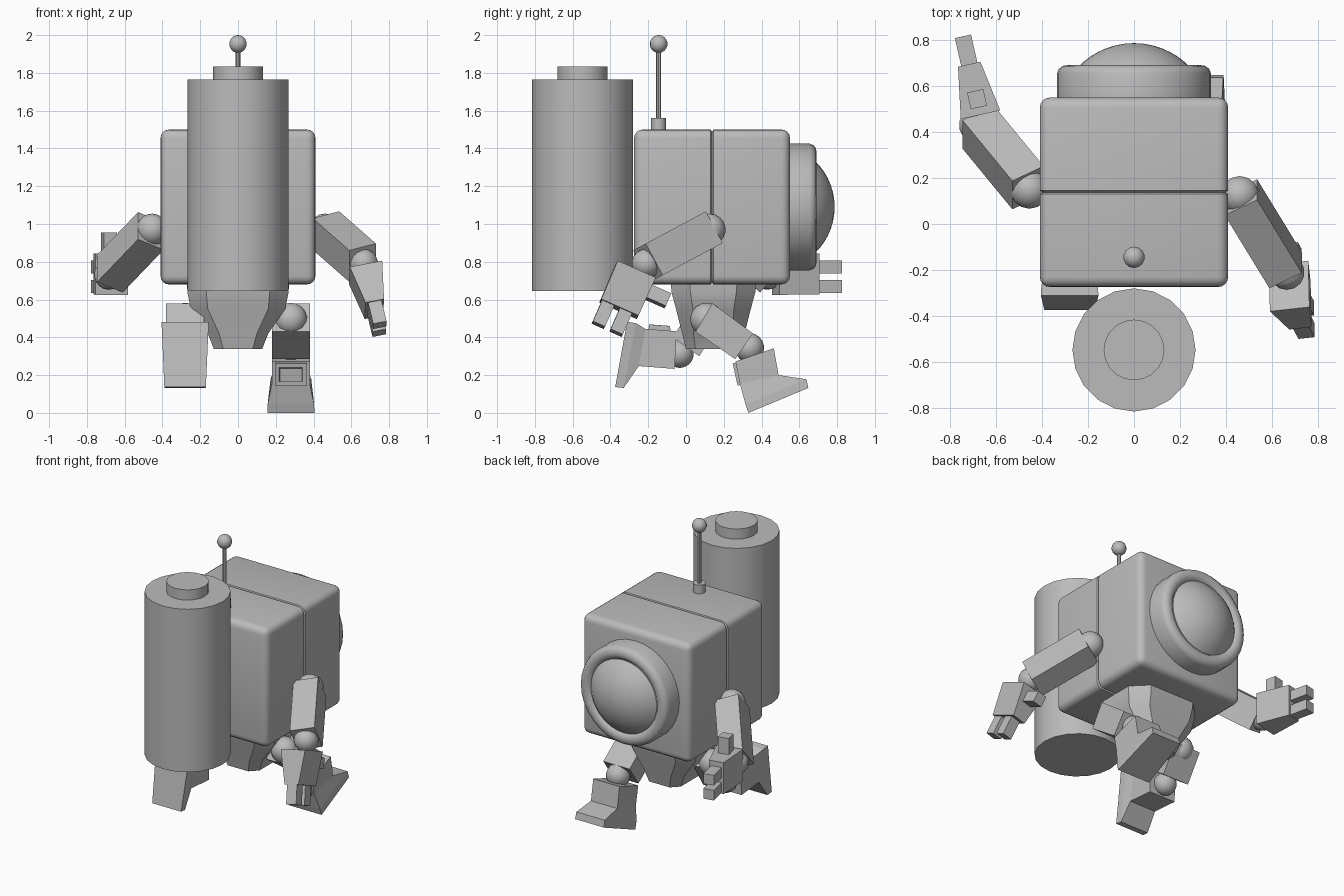
import bpy, bmesh, math
from mathutils import Vector as V, Matrix

if "Cube" in bpy.data.objects:
    bpy.data.objects.remove(bpy.data.objects["Cube"])

grey = bpy.data.materials.new("plain grey")
grey.diffuse_color = (0.5, 0.5, 0.5, 1)
grey.use_nodes = True
grey.node_tree.nodes["Principled BSDF"].inputs["Base Color"].default_value = grey.diffuse_color


def finish(name, bm, smooth=None):
    """Turn a bmesh into a named grey object, optionally smooth by angle."""
    bmesh.ops.recalc_face_normals(bm, faces=bm.faces)
    me = bpy.data.meshes.new(name)
    bm.to_mesh(me)
    bm.free()
    me.materials.append(grey)
    ob = bpy.data.objects.new(name, me)
    bpy.context.collection.objects.link(ob)
    if smooth:
        bpy.ops.object.select_all(action='DESELECT')
        ob.select_set(True)
        bpy.context.view_layer.objects.active = ob
        bpy.ops.object.shade_smooth_by_angle(angle=math.radians(smooth))
    return ob


def loft(name, rings, smooth=None):
    """Skin closed rings of equal point count and cap both ends."""
    bm = bmesh.new()
    vs = [[bm.verts.new(p) for p in r] for r in rings]
    n = len(vs[0])
    for a, b in zip(vs, vs[1:]):
        for i in range(n):
            j = (i + 1) % n
            bm.faces.new((a[i], a[j], b[j], b[i]))
    bm.faces.new(vs[0])
    bm.faces.new(vs[-1])
    return finish(name, bm, smooth)


def lathe(name, profile, centre, sides, along_y=False):
    """Revolve (radius, height) points around z, or around y."""
    rings = []
    for r, h in profile:
        ring = []
        for i in range(sides):
            a = 2 * math.pi * i / sides
            c, s = r * math.cos(a), r * math.sin(a)
            ring.append(V(centre) + (V((c, h, s)) if along_y else V((c, s, h))))
        rings.append(ring)
    return loft(name, rings, 40)


def ball(name, centre, r):
    bm = bmesh.new()
    bmesh.ops.create_uvsphere(bm, u_segments=14, v_segments=9, radius=r,
                              matrix=Matrix.Translation(centre))
    return finish(name, bm, 60)


def quad(c, a, b):
    return [c + a + b, c + a - b, c - a - b, c - a + b]


def block(name, start, end, a, b, a2=None, b2=None):
    """Four-sided bar from start to end with half-axes a and b."""
    return loft(name, [quad(start, a, b), quad(end, a2 or a, b2 or b)])


def side_loft(name, x, sections):
    """Loft sections given as side-view points p, q and their half widths."""
    return loft(name, [[(x - wp, *p), (x + wp, *p), (x + wq, *q), (x - wq, *q)]
                       for p, q, wp, wq in sections])


# Body: rounded cube with a thin seam
bm = bmesh.new()
bmesh.ops.create_cube(bm, size=1)
for v in bm.verts:
    v.co = V((v.co.x * 0.82, 0.138 + v.co.y * 0.825, 1.09 + v.co.z * 0.82))
bmesh.ops.bevel(bm, geom=bm.edges[:], offset=0.045, segments=4, profile=0.5,
                affect='EDGES')
for y in (0.13, 0.138, 0.146):
    bmesh.ops.bisect_plane(bm, geom=bm.verts[:] + bm.edges[:] + bm.faces[:],
                           plane_co=(0, y, 0), plane_no=(0, 1, 0))
for v in bm.verts:
    if abs(v.co.y - 0.138) < 0.001:
        v.co.x *= 0.97
        v.co.z = 1.09 + (v.co.z - 1.09) * 0.97
finish("body", bm, 30)

# Round window: rim and domed glass
lathe("window_rim", [(0.335, 0.53), (0.335, 0.655), (0.327, 0.675), (0.31, 0.688),
                     (0.285, 0.692), (0.262, 0.684), (0.248, 0.668), (0.243, 0.64)],
      (0, 0, 1.09), 32, True)
R, top = 0.338, 0.787
lathe("window_dome", [(R * math.sin(t), top - R + R * math.cos(t))
                      for t in [0.83 * k / 7 + 0.005 for k in range(7, -1, -1)]],
      (0, 0, 1.09), 32, True)

# Tank and cap
lathe("tank", [(0.268, 0.645), (0.268, 1.765)], (0, -0.548, 0), 20)
lathe("tank_cap", [(0.132, 1.75), (0.132, 1.835)], (0, -0.548, 0), 20)

# Antenna
lathe("antenna_base", [(0.04, 1.49), (0.04, 1.56)], (0, -0.145, 0), 12)
lathe("antenna_rod", [(0.013, 1.55), (0.013, 1.93)], (0, -0.145, 0), 8)
ball("antenna_ball", (0, -0.145, 1.953), 0.047)

# Pelvis: tapered block with cut corners
rings = []
for z, hx, hy, c in ((0.69, 0.27, 0.225, 0.1), (0.64, 0.268, 0.222, 0.1),
                     (0.55, 0.25, 0.198, 0.09), (0.42, 0.16, 0.165, 0.06),
                     (0.338, 0.128, 0.145, 0.05)):
    rings.append([(sx * x, 0.145 + sy * y, z) for sx, sy, x, y in (
        (1, 1, hx, hy - c), (1, 1, hx - c, hy), (-1, 1, hx - c, hy),
        (-1, 1, hx, hy - c), (-1, -1, hx, hy - c), (-1, -1, hx - c, hy),
        (1, -1, hx - c, hy), (1, -1, hx, hy - c))])
loft("pelvis", rings, 30)

# Right leg, stepping forward
X = 0.28
ball("right_hip", (X, 0.11, 0.495), 0.088)
side_loft("right_thigh", X, [((0.05, 0.43), (0.14, 0.58), 0.1, 0.1),
                             ((0.26, 0.285), (0.355, 0.42), 0.1, 0.1)])
ball("right_knee", (X, 0.335, 0.345), 0.078)
side_loft("right_shin_and_foot", X, [
    ((0.262, 0.272), (0.465, 0.342), 0.1, 0.1),
    ((0.285, 0.155), (0.49, 0.2), 0.1, 0.1),
    ((0.315, 0.045), (0.637, 0.178), 0.123, 0.108),
    ((0.33, 0.0), (0.648, 0.132), 0.125, 0.11)])
side_loft("right_calf_vent", X, [((0.29, 0.27), (0.3, 0.15), 0.085, 0.085),
                                 ((0.247, 0.262), (0.273, 0.145), 0.085, 0.085),
                                 ((0.252, 0.24), (0.269, 0.165), 0.062, 0.062),
                                 ((0.267, 0.235), (0.282, 0.165), 0.058, 0.058)])

# Left leg, kicked back with the sole facing the front
X = -0.28
ball("left_hip", (X, 0.11, 0.495), 0.088)
side_loft("left_thigh", X, [((0.045, 0.58), (0.185, 0.48), 0.1, 0.1),
                            ((-0.07, 0.4), (0.07, 0.3), 0.1, 0.1)])
ball("left_knee", (X, -0.033, 0.312), 0.074)
side_loft("left_shin_and_foot", X, [
    ((-0.06, 0.233), (-0.05, 0.432), 0.1, 0.1),
    ((-0.25, 0.248), (-0.215, 0.445), 0.1, 0.1),
    ((-0.33, 0.132), (-0.265, 0.475), 0.108, 0.123),
    ((-0.375, 0.137), (-0.312, 0.482), 0.11, 0.125)])
side_loft("left_calf_vent", X, [((-0.08, 0.42), (-0.2, 0.43), 0.085, 0.085),
                                ((-0.085, 0.46), (-0.195, 0.468), 0.085, 0.085),
                                ((-0.105, 0.462), (-0.175, 0.467), 0.062, 0.062),
                                ((-0.107, 0.447), (-0.173, 0.452), 0.058, 0.058)])


def arm(side, shoulder, elbow, wrist_start, wrist_end, wide):
    """Arm with ball joints, boxy upper arm, tapered hand and stubby fingers."""
    s, e, p, q = V(shoulder), V(elbow), V(wrist_start), V(wrist_end)
    ball(side + "_shoulder", s, 0.085)
    ball(side + "_elbow", e, 0.078)
    d = (e - s).normalized()
    n = d.cross(V((1, 0, 0))).normalized()
    m = (s + e) / 2
    block(side + "_upper_arm", m - d * 0.205, m + d * 0.205,
          n * 0.095, n.cross(d) * 0.08)
    f = (q - p).normalized()
    v = V(wide)
    v = (v - f * v.dot(f)).normalized()
    b = f.cross(v)
    block(side + "_hand", p, q, v * 0.11, b * 0.088, v * 0.108, b * 0.05)
    for i, o in enumerate((-0.066, 0.037)):
        c = q + v * o
        block(f"{side}_finger_{i + 1}", c - f * 0.02, c + f * 0.125,
              v * 0.035, b * 0.036)
    c = p + f * 0.07
    block(side + "_thumb", c + v * 0.08, c + v * 0.22, f * 0.037, b * 0.036)


arm("right", (0.46, 0.125, 0.97), (0.665, -0.21, 0.79),
    (0.675, -0.27, 0.745), (0.722, -0.355, 0.55), (0, 0.87, -0.49))
arm("left", (-0.455, 0.15, 0.97), (-0.685, 0.43, 0.73),
    (-0.668, 0.475, 0.735), (-0.717, 0.695, 0.735), (0, 0, 1))
